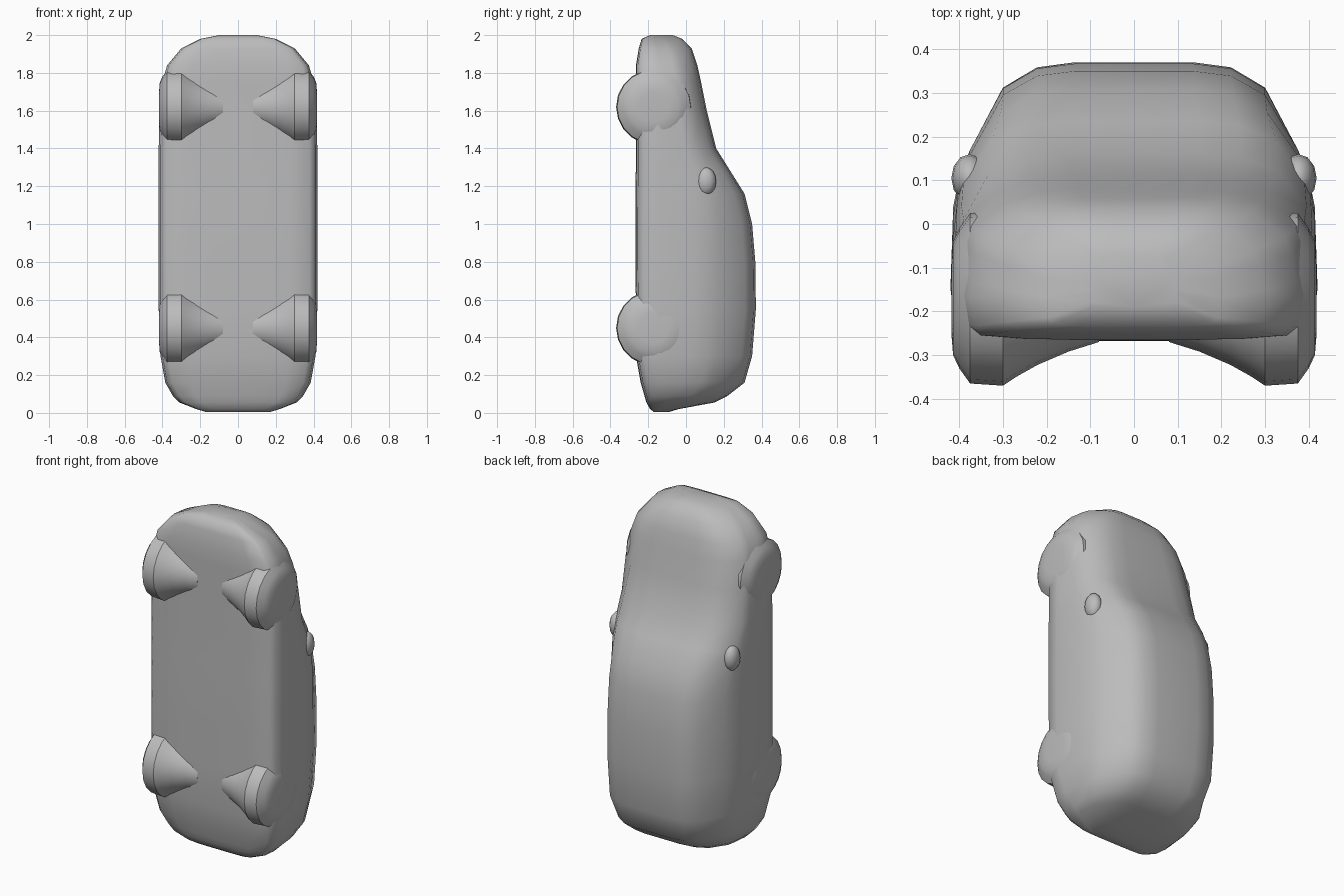
import bpy, bmesh, math

cube = bpy.data.objects.get("Cube")
if cube:
    bpy.data.objects.remove(cube, do_unlink=True)

grey = bpy.data.materials.new("plain grey")
grey.use_nodes = True
COL = (0.5, 0.5, 0.5, 1)
grey.diffuse_color = COL
grey.node_tree.nodes["Principled BSDF"].inputs["Base Color"].default_value = COL


def finish(bm, name, angle):
    bmesh.ops.recalc_face_normals(bm, faces=bm.faces)
    me = bpy.data.meshes.new(name)
    bm.to_mesh(me)
    bm.free()
    ob = bpy.data.objects.new(name, me)
    bpy.context.collection.objects.link(ob)
    me.materials.append(grey)
    bpy.ops.object.select_all(action='DESELECT')
    ob.select_set(True)
    bpy.context.view_layer.objects.active = ob
    bpy.ops.object.shade_smooth_by_angle(angle=math.radians(angle))
    return ob


def loft(bm, rings):
    """Skin closed rings of points and cap both ends."""
    vs = [[bm.verts.new(p) for p in r] for r in rings]
    n = len(vs[0])
    for a, b in zip(vs, vs[1:]):
        for i in range(n):
            j = (i + 1) % n
            bm.faces.new((a[i], a[j], b[j], b[i]))
    bm.faces.new(vs[0])
    bm.faces.new(vs[-1])


# Car shell stations from tail to nose:
# z, floor y, top y, half width, belt x, belt y, shoulder x, shoulder y
STATIONS = [
    (0.005, -0.17, -0.09, 0.17, 0.16, -0.12, 0.13, -0.10),
    (0.02, -0.19, -0.04, 0.22, 0.21, -0.08, 0.18, -0.05),
    (0.055, -0.21, 0.15, 0.31, 0.29, 0.02, 0.23, 0.11),
    (0.09, -0.22, 0.22, 0.345, 0.32, 0.07, 0.25, 0.17),
    (0.16, -0.24, 0.31, 0.385, 0.35, 0.13, 0.27, 0.25),
    (0.30, -0.265, 0.35, 0.41, 0.365, 0.16, 0.295, 0.295),
    (0.55, -0.265, 0.37, 0.42, 0.375, 0.17, 0.30, 0.312),
    (0.80, -0.268, 0.367, 0.42, 0.375, 0.17, 0.30, 0.31),
    (1.00, -0.268, 0.35, 0.42, 0.375, 0.17, 0.30, 0.295),
    (1.16, -0.267, 0.31, 0.42, 0.38, 0.15, 0.305, 0.255),
    (1.28, -0.266, 0.235, 0.42, 0.39, 0.10, 0.325, 0.19),
    (1.40, -0.266, 0.16, 0.42, 0.395, 0.04, 0.33, 0.12),
    (1.60, -0.265, 0.11, 0.415, 0.39, 0.01, 0.31, 0.075),
    (1.75, -0.265, 0.08, 0.402, 0.37, -0.01, 0.29, 0.05),
    (1.84, -0.265, 0.06, 0.375, 0.345, -0.03, 0.27, 0.03),
    (1.93, -0.25, 0.03, 0.30, 0.275, -0.06, 0.21, 0.0),
    (1.98, -0.235, -0.02, 0.20, 0.18, -0.10, 0.14, -0.04),
    (2.00, -0.19, -0.07, 0.10, 0.09, -0.12, 0.07, -0.08),
]


def section(z, yb, yt, w, xb, ybelt, xs, ys):
    k = min(1, (yt - yb) / 0.4)
    half = [(0.35 * w, yb), (0.65 * w, yb + 0.003 * k), (0.9 * w, yb + 0.012 * k),
            (0.975 * w, yb + 0.038 * k), (w, yb + 0.12 * k),
            (0.985 * w, ybelt - 0.13 * k), ((w + xb) / 2, ybelt - 0.05 * k),
            (xb, ybelt), (xs, ys), (0.74 * xs, ys + 0.8 * (yt - ys)), (0.45 * xs, yt)]
    pts = [(0, yb)] + half + [(0, yt)] + [(-x, y) for x, y in reversed(half)]
    return [(x, y, z) for x, y in pts]


bm = bmesh.new()
loft(bm, [section(*s) for s in STATIONS])
finish(bm, "car_body", 50)

# Wheels flaring smoothly into the floor: (x, radius) across the axle
WHEEL = [(0.08, 0.10), (0.15, 0.122), (0.22, 0.152), (0.27, 0.18), (0.30, 0.20),
         (0.375, 0.195), (0.40, 0.16), (0.414, 0.13), (0.418, 0.08)]


def wheel(name, side, z):
    bm = bmesh.new()
    ring = [i * math.tau / 20 for i in range(20)]
    loft(bm, [[(side * x, -0.17 + r * math.cos(a), z + r * math.sin(a)) for a in ring]
              for x, r in WHEEL])
    finish(bm, name, 35)


# Door mirrors: low rounded bumps at the windscreen base
def mirror(name, side):
    bm = bmesh.new()
    bmesh.ops.create_uvsphere(bm, u_segments=12, v_segments=8, radius=1)
    bmesh.ops.scale(bm, vec=(0.042, 0.055, 0.075), verts=bm.verts)
    bmesh.ops.translate(bm, vec=(side * 0.376, 0.105, 1.225), verts=bm.verts)
    finish(bm, name, 50)


for label, side in (("left", 1), ("right", -1)):
    wheel("front_wheel_" + label, side, 1.62)
    wheel("rear_wheel_" + label, side, 0.45)
    mirror("door_mirror_" + label, side)
